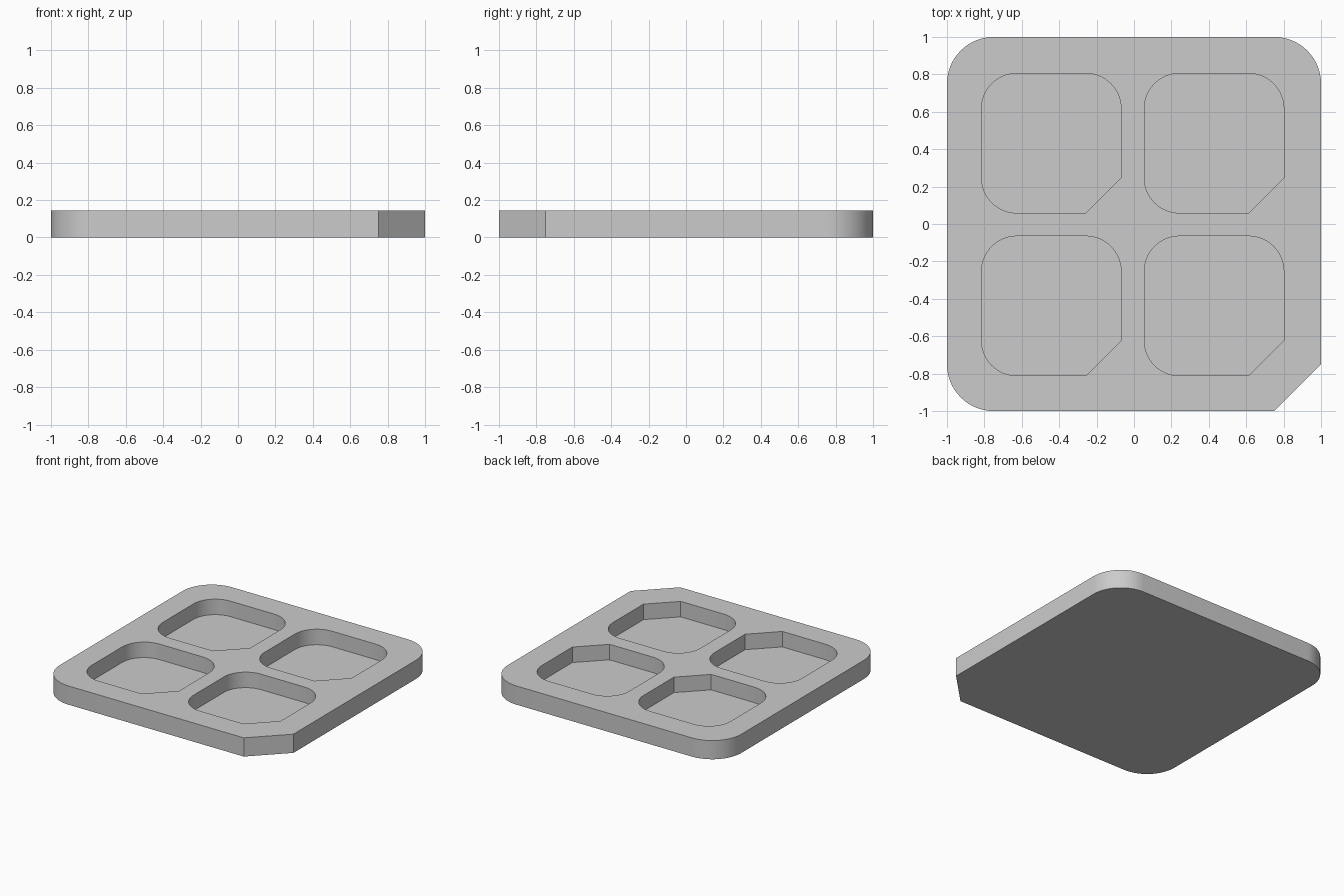
import bpy
import bmesh
import math

cube = bpy.data.objects.get("Cube")
if cube:
    bpy.data.objects.remove(cube, do_unlink=True)

HEIGHT = 0.145
FLOOR = 0.025
STEPS = 16

grey = bpy.data.materials.new("light grey")
grey.use_nodes = True
colour = (0.6, 0.6, 0.6, 1)
grey.diffuse_color = colour
grey.node_tree.nodes["Principled BSDF"].inputs["Base Color"].default_value = colour


def outline(cx, cy, half, r):
    """Square with three rounded corners and a chamfer at +x -y."""
    pts = [(cx + half - r, cy - half), (cx + half, cy - half + r)]
    for sx, sy, start in ((1, 1, 0), (-1, 1, 90), (-1, -1, 180)):
        for i in range(STEPS + 1):
            a = math.radians(start + 90 * i / STEPS)
            pts.append((cx + sx * (half - r) + r * math.cos(a),
                        cy + sy * (half - r) + r * math.sin(a)))
    return pts


def prism(name, outlines, z0, z1):
    bm = bmesh.new()
    for pts in outlines:
        base = bm.faces.new([bm.verts.new((x, y, z0)) for x, y in pts])
        top = bmesh.ops.extrude_face_region(bm, geom=[base])["geom"]
        verts = [v for v in top if isinstance(v, bmesh.types.BMVert)]
        bmesh.ops.translate(bm, verts=verts, vec=(0, 0, z1 - z0))
    bmesh.ops.recalc_face_normals(bm, faces=bm.faces)
    mesh = bpy.data.meshes.new(name)
    bm.to_mesh(mesh)
    bm.free()
    mesh.materials.append(grey)
    obj = bpy.data.objects.new(name, mesh)
    bpy.context.collection.objects.link(obj)
    return obj


# Tray slab and the four pockets cut into its top
tray = prism("tray", [outline(0, 0, 1, 0.25)], 0, HEIGHT)
pockets = [outline(x, y, 0.373, 0.188)
           for x in (-0.442, 0.428) for y in (-0.438, 0.432)]
cutter = prism("pocket_cutter", pockets, FLOOR, HEIGHT + 0.1)
cutter.hide_render = True

cut = tray.modifiers.new("pockets", "BOOLEAN")
cut.operation = "DIFFERENCE"
cut.solver = "EXACT"
cut.object = cutter

bpy.ops.object.select_all(action="DESELECT")
tray.select_set(True)
bpy.context.view_layer.objects.active = tray
bpy.ops.object.modifier_apply(modifier=cut.name)
bpy.data.objects.remove(cutter, do_unlink=True)

# Smooth round corners, sharp rims and chamfers
bpy.ops.object.shade_smooth_by_angle(angle=math.radians(30))
